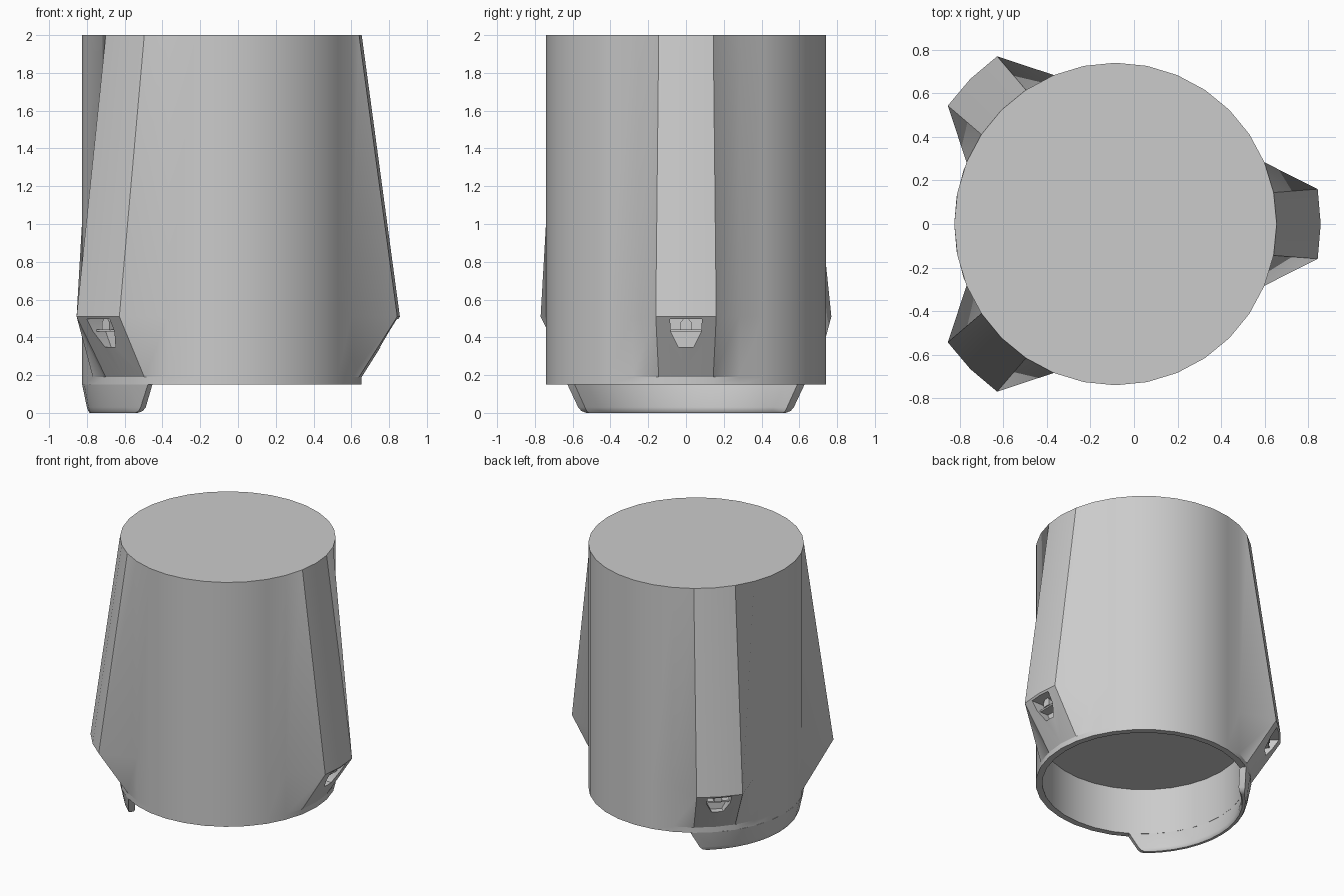
import bpy, bmesh
from math import radians, sin, cos

if "Cube" in bpy.data.objects:
    bpy.data.objects.remove(bpy.data.objects["Cube"])

CX, R, RI, N = -0.085, 0.74, 0.695, 32
STEP = 360 / N
FINS = (0, 135, 225)


def polar(r, deg, z):
    a = radians(deg)
    return (CX + r * cos(a), r * sin(a), z)


def finish(bm, name):
    bmesh.ops.recalc_face_normals(bm, faces=bm.faces)
    me = bpy.data.meshes.new(name)
    bm.to_mesh(me)
    bm.free()
    ob = bpy.data.objects.new(name, me)
    bpy.context.collection.objects.link(ob)
    return ob


def smooth(ob, deg):
    bpy.ops.object.select_all(action='DESELECT')
    ob.select_set(True)
    bpy.context.view_layer.objects.active = ob
    bpy.ops.object.shade_smooth_by_angle(angle=radians(deg))


def bridge(bm, loops, closed=True):
    for a, b in zip(loops, loops[1:]):
        n = len(a)
        for i in range(n if closed else n - 1):
            j = (i + 1) % n
            bm.faces.new((a[i], a[j], b[j], b[i]))


def radial_prism(bm, profile, r0, r1, deg):
    """Sideways/height profile extruded outward along a fin direction."""
    a = radians(deg)
    rings = [[bm.verts.new((CX + r * cos(a) - s * sin(a),
                            r * sin(a) + s * cos(a), z)) for s, z in profile]
             for r in (r0, r1)]
    bridge(bm, rings)
    bm.faces.new(rings[0])
    bm.faces.new(rings[1])


# Body: 32-sided can, hollow below, with three fins pulled out of one ring
def ring_point(r, i, z, crest):
    deg = i * STEP
    if crest:
        for f in FINS:
            d = (deg - f + 180) % 360 - 180
            if abs(d) < STEP + 0.1:
                return polar(0.942, f + d * 0.87, z)
    return polar(r, deg, z)


bm = bmesh.new()
rings = [(RI, 0.50, False), (RI, 0.15, False), (R, 0.15, False),
         (R, 0.19, False), (R, 0.51, True), (R, 2.0, False)]
loops = [[bm.verts.new(ring_point(r, i, z, c)) for i in range(N)]
         for r, z, c in rings]
bridge(bm, loops)
bm.faces.new(loops[0])
bm.faces.new(loops[-1])
body = finish(bm, "body")

# Recesses cut in the sloping underside of each fin
recess = [(-0.085, 0.497), (-0.08, 0.43), (-0.04, 0.35),
          (0.04, 0.35), (0.08, 0.43), (0.085, 0.497)]
bm = bmesh.new()
for f in FINS:
    radial_prism(bm, recess, 0.79, 1.05, f)
cutter = finish(bm, "recess_cutter")
cutter.hide_render = True
mod = body.modifiers.new("recesses", 'BOOLEAN')
mod.operation = 'DIFFERENCE'
mod.solver = 'EXACT'
mod.object = cutter
bpy.context.view_layer.objects.active = body
bpy.ops.object.modifier_apply(modifier=mod.name)
bpy.data.objects.remove(cutter)
smooth(body, 25)

# Small shelf and upright knob inside each recess
shelf = [(-0.078, 0.43), (0.078, 0.43), (0.08, 0.442), (-0.08, 0.442)]
knob = [(-0.028, 0.44), (0.028, 0.44), (0.028, 0.48),
        (0.015, 0.497), (-0.015, 0.497), (-0.028, 0.48)]
for f in FINS:
    bm = bmesh.new()
    radial_prism(bm, shelf, 0.79, 0.86, f)
    radial_prism(bm, knob, 0.79, 0.87, f)
    finish(bm, "recess_fitting")

# Curved lip hanging from the rim on the left side
SEG = 12
rows = [(0.15, 58, R, RI), (0.03, 53, 0.715, 0.67),
        (0.01, 51.5, 0.708, 0.672), (0.0, 49, 0.70, 0.68)]
section = [(z, h, ro) for z, h, ro, ri in rows]
section += [(z, h, ri) for z, h, ro, ri in reversed(rows)]
bm = bmesh.new()
slices = [[bm.verts.new(polar(r, 180 + h * (2 * k / SEG - 1), z))
           for z, h, r in section] for k in range(SEG + 1)]
bridge(bm, slices)
for s in (slices[0], slices[-1]):
    for i in range(3):
        bm.faces.new((s[i], s[i + 1], s[6 - i], s[7 - i]))
lip = finish(bm, "rim_lip")
smooth(lip, 35)
